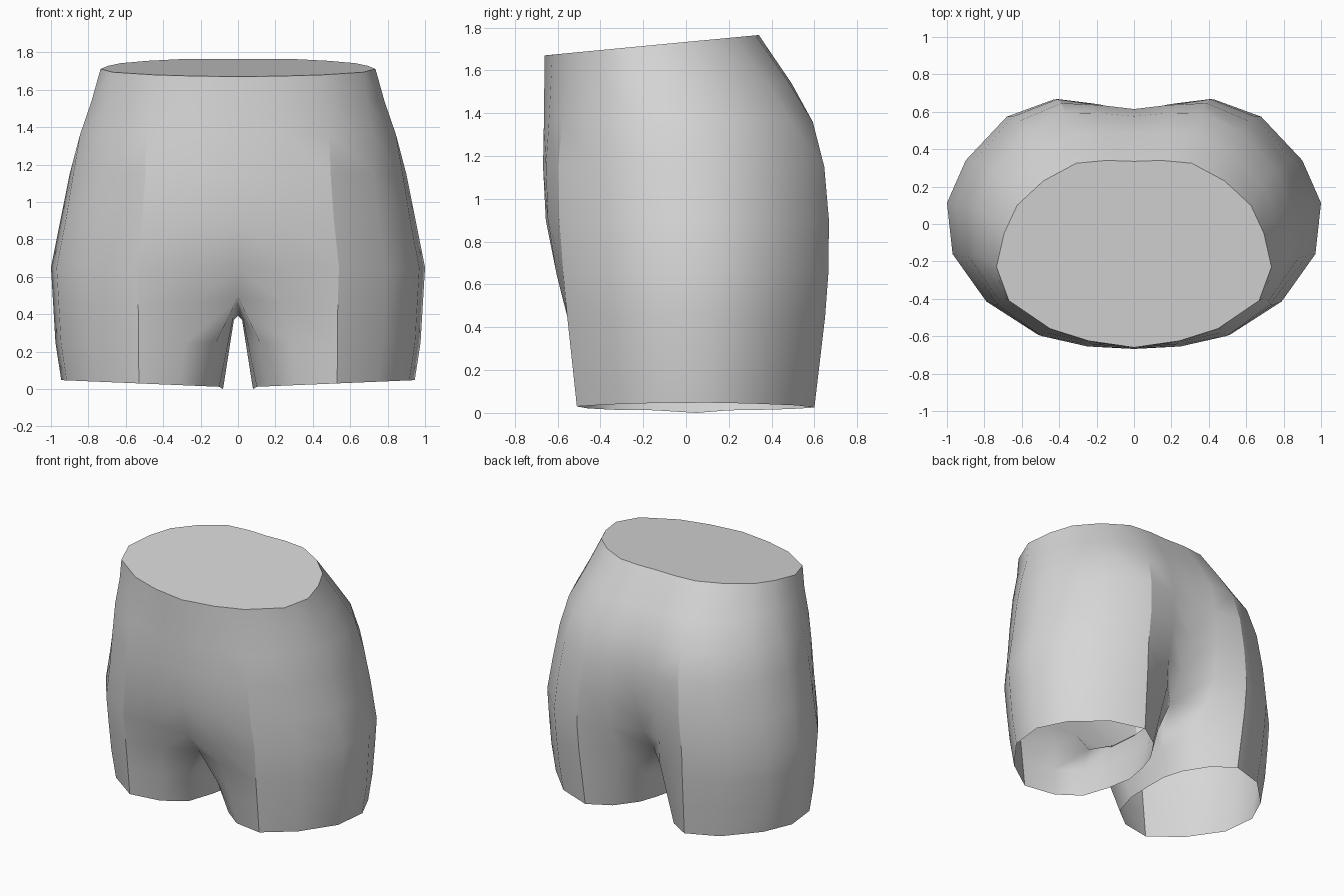
import bpy, bmesh, math
from mathutils import Vector

if "Cube" in bpy.data.objects:
    bpy.data.objects.remove(bpy.data.objects["Cube"])

# Half cross-sections, front centre to back centre: x in 0..1, y in -1..1
WAIST = [(0, -1), (.33, -.93), (.61, -.8), (.91, -.5), (1, -.14), (.945, .22),
         (.85, .52), (.66, .78), (.42, .97), (.2, 1), (0, .99)]
HIP = [(0, -1), (.27, -.985), (.54, -.905), (.79, -.66), (.97, -.27), (1, .15),
       (.9, .5), (.68, .86), (.43, 1), (.2, .99), (0, .97)]


def ring(z, width, front, back, blend, front_dent=0, back_dent=0):
    """Half ring of the body, with a dent along the centre line."""
    mid, half = (front + back) / 2, (back - front) / 2
    pts = []
    for a, b in zip(WAIST, HIP):
        x, y = [p + (q - p) * blend for p, q in zip(a, b)]
        pts.append(Vector((x * width, mid + y * half, z)))
    for i, k in ((0, 1), (1, .5)):
        pts[i].y += front_dent * k
    for i, k in ((10, 1), (9, .42)):
        pts[i].y -= back_dent * k
    return pts


# Torso rings, the waist one tilted up to the back
waist = ring(0, .735, -.66, .34, 0)
for p in waist:
    p.z = 1.733 + p.y * .095
torso = [waist,
         ring(1.54, .79, -.662, .495, .3),
         ring(1.36, .86, -.664, .6, .6, 0, .01),
         ring(1.15, .905, -.668, .648, .9, 0, .015),
         ring(.9, .95, -.655, .668, 1, 0, .05),
         ring(.65, 1.0, -.635, .665, 1, .04, .14)]

# Crotch ring: body half ring plus the inner edge of the leg
crotch = ring(.45, .988, -.615, .65, 1)
for i, p in {0: (0, -.47, .49), 1: (.24, -.535, .46),
             9: (.17, .55, .46), 10: (0, .38, .47)}.items():
    crotch[i] = Vector(p)
crotch += [Vector(p) for p in ((.025, .2, .385), (.022, .02, .37), (.025, -.22, .385))]
saddle = [Vector(p) for p in ((0, .2, .405), (0, .02, .392), (0, -.22, .41))]

# Leg opening
hem = ring(0, .945, -.56, .6, 1)
for i, p in {0: (.16, -.34), 1: (.31, -.46), 2: (.53, -.51),
             9: (.25, .5), 10: (.14, .34)}.items():
    hem[i] = Vector((*p, 0))
hem += [Vector((x, y, 0)) for x, y in ((.095, .2), (.08, .05), (.1, -.15))]
for p in hem:
    p.z = 0 if p.x < .09 else .008 + .042 * p.x
thigh = [a.lerp(b, .5) for a, b in zip(crotch, hem)]
for i, d in ((0, .035), (1, .01), (10, .02)):
    thigh[i].x += d
for p in thigh[3:8]:
    p.x *= 1.01

# Skin the half body
bm = bmesh.new()
rows = [[bm.verts.new(p) for p in r] for r in torso + [crotch, thigh, hem]]
for r, (top, low) in enumerate(zip(rows, rows[1:])):
    n = len(top)
    for i in range(n if n == 14 else 10):
        j = (i + 1) % n
        bm.faces.new((top[i], low[i], low[j], top[j]))
    # Creases down the front and back of each thigh
    for col in (2, 8):
        if r >= 2:
            bm.edges.get((top[col], low[col])).smooth = False

# Saddle between the legs
c = rows[6]
m = [bm.verts.new(p) for p in saddle]
bm.faces.new((c[10], c[11], m[0]))
bm.faces.new((c[11], c[12], m[1], m[0]))
bm.faces.new((c[12], c[13], m[2], m[1]))
bm.faces.new((c[13], c[0], m[2]))

# Flat top
cap = bm.faces.new(rows[0])
for e in cap.edges:
    e.smooth = False
bmesh.ops.recalc_face_normals(bm, faces=bm.faces)
if cap.normal.z < 0:
    bmesh.ops.reverse_faces(bm, faces=bm.faces)

mesh = bpy.data.meshes.new("hips_and_thighs")
bm.to_mesh(mesh)
bm.free()
body = bpy.data.objects.new("hips_and_thighs", mesh)
bpy.context.collection.objects.link(body)

grey = bpy.data.materials.new("plain grey")
grey.diffuse_color = (.68, .68, .68, 1)
grey.use_nodes = True
grey.node_tree.nodes["Principled BSDF"].inputs["Base Color"].default_value = grey.diffuse_color
mesh.materials.append(grey)

bpy.context.view_layer.objects.active = body
body.select_set(True)
bpy.ops.object.shade_smooth_by_angle(angle=math.radians(60))

# Other half
mirror = body.modifiers.new("mirror", 'MIRROR')
mirror.use_clip = True
mirror.merge_threshold = .001
